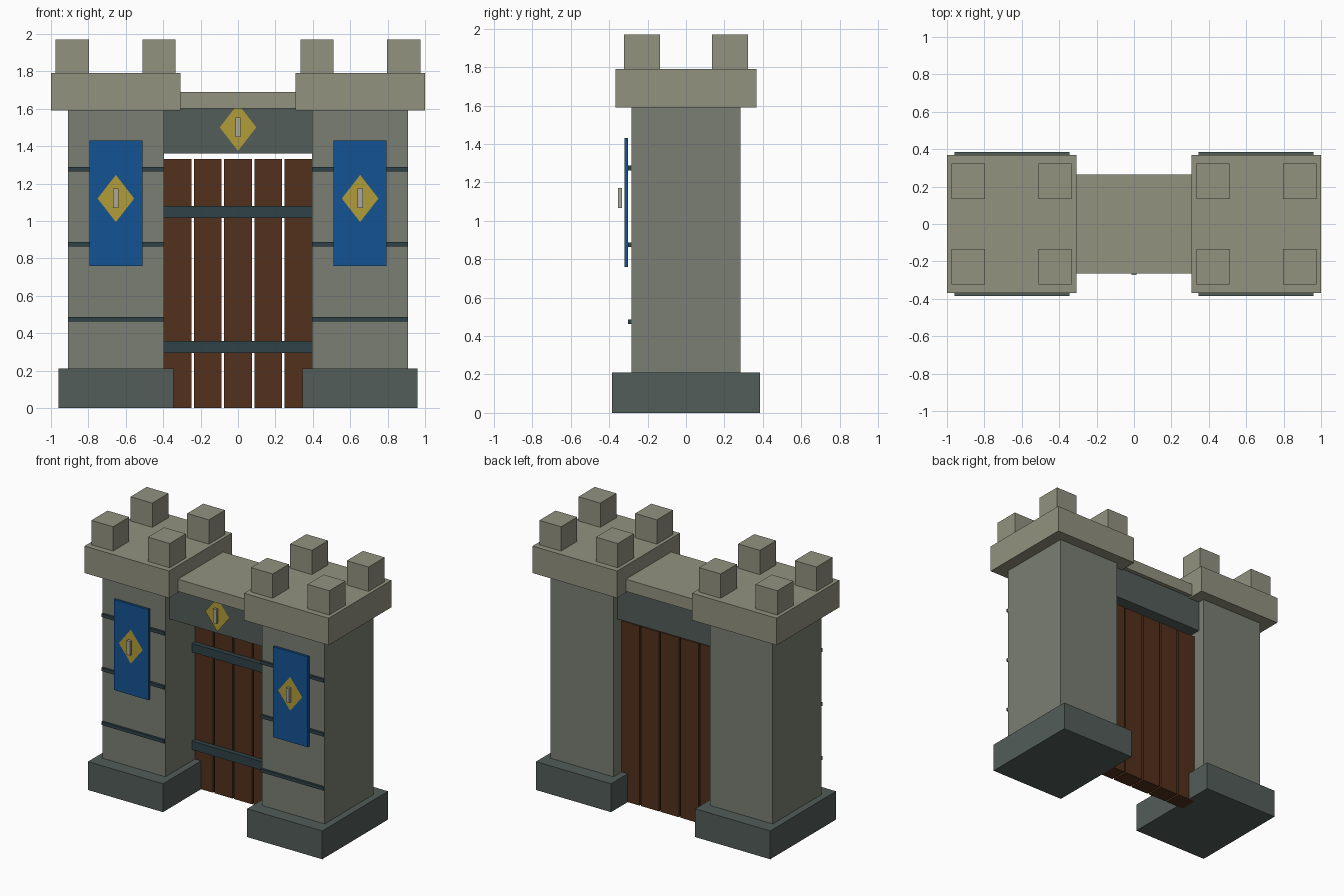
import bpy

if "Cube" in bpy.data.objects:
    bpy.data.objects.remove(bpy.data.objects["Cube"])


def material(name, r, g, b):
    m = bpy.data.materials.new(name)
    lin = [((c / 255 + 0.055) / 1.055) ** 2.4 for c in (r, g, b)]
    m.diffuse_color = (*lin, 1)
    m.use_nodes = True
    m.node_tree.nodes["Principled BSDF"].inputs["Base Color"].default_value = m.diffuse_color
    return m


STONE = material("stone", 122, 127, 115)
PALE = material("pale_stone", 146, 146, 128)
DARK = material("dark_stone", 82, 93, 88)
WOOD = material("wood", 82, 49, 28)
IRON = material("iron", 48, 66, 72)
BLUE = material("blue_cloth", 20, 84, 148)
GOLD = material("gold", 176, 156, 56)
SILVER = material("silver", 170, 168, 155)


def mesh(name, verts, faces, mat):
    me = bpy.data.meshes.new(name)
    me.from_pydata(verts, [], faces)
    me.materials.append(mat)
    ob = bpy.data.objects.new(name, me)
    bpy.context.collection.objects.link(ob)
    return ob


def box(name, xs, ys, zs, mat):
    """Box from (min, max) ranges on each axis."""
    (x0, x1), (y0, y1), (z0, z1) = sorted(xs), sorted(ys), sorted(zs)
    v = [(x, y, z) for z in (z0, z1) for x, y in ((x0, y0), (x1, y0), (x1, y1), (x0, y1))]
    f = [(3, 2, 1, 0), (4, 5, 6, 7)]
    f += [(i, (i + 1) % 4, (i + 1) % 4 + 4, i + 4) for i in range(4)]
    return mesh(name, v, f, mat)


def emblem(name, x, y, z):
    """Flat gold diamond with a small raised pin in front."""
    w, h = 0.098, 0.126
    mesh(name + "_diamond", [(x - w, y, z), (x, y, z - h), (x + w, y, z), (x, y, z + h)],
         [(0, 1, 2, 3)], GOLD)
    box(name + "_pin", (x - 0.014, x + 0.014), (y - 0.031, y - 0.01), (z - 0.052, z + 0.052), SILVER)


for s, side in ((-1, "left"), (1, "right")):
    def span(a, b):
        return (s * a, s * b)

    # Tower
    box(side + "_tower_base", span(0.345, 0.96), (-0.385, 0.385), (0, 0.21), DARK)
    box(side + "_tower_body", span(0.395, 0.91), (-0.285, 0.285), (0.21, 1.59), STONE)
    box(side + "_tower_cap", span(0.307, 1.0), (-0.368, 0.368), (1.59, 1.79), PALE)

    # Battlements
    for x0 in (0.333, 0.797):
        for t in (-1, 1):
            box(side + "_merlon", span(x0, x0 + 0.178), (t * 0.135, t * 0.324), (1.79, 1.97), PALE)

    # Raised stone courses on the front
    for z in (0.475, 0.875, 1.275):
        box(side + "_stone_course", span(0.395, 0.91), (-0.301, -0.285), (z - 0.012, z + 0.012), IRON)

    # Banner
    box(side + "_banner", span(0.51, 0.795), (-0.319, -0.301), (0.76, 1.43), BLUE)
    emblem(side + "_banner", s * 0.653, -0.322, 1.12)

# Bridge over the gate
box("lintel", (-0.395, 0.395), (-0.235, 0.235), (1.36, 1.6), DARK)
box("lintel_walkway", (-0.31, 0.31), (-0.265, 0.265), (1.6, 1.69), PALE)
emblem("lintel", 0, -0.243, 1.5)

# Door planks and iron bands
for i in range(-2, 3):
    box("door_plank", (i * 0.161 - 0.074, i * 0.161 + 0.074), (0.06, 0.19), (0, 1.33), WOOD)
for z in (0.325, 1.048):
    box("door_band", (-0.395, 0.395), (0.025, 0.062), (z - 0.032, z + 0.032), IRON)
